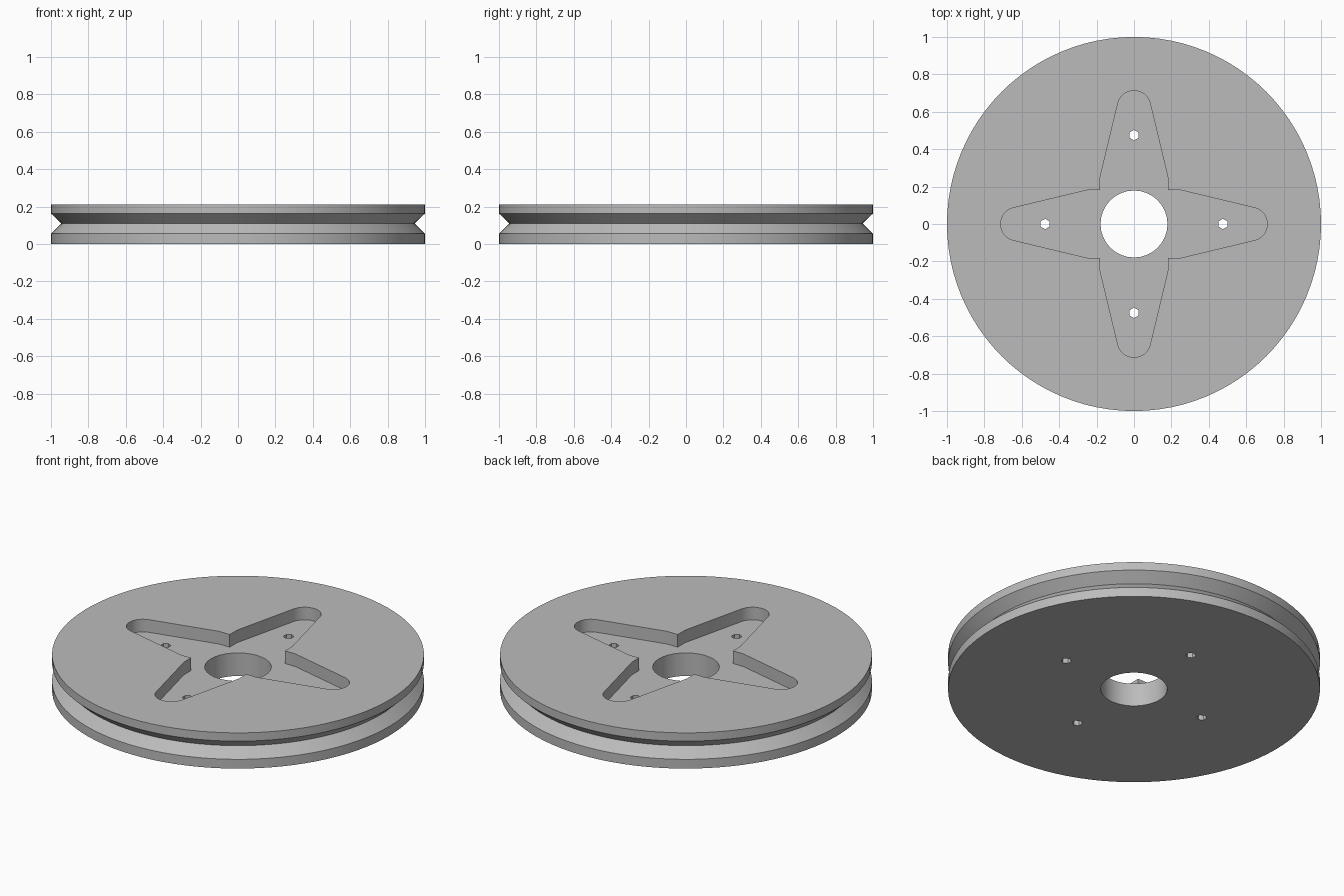
import bpy, bmesh, math

if "Cube" in bpy.data.objects:
    bpy.data.objects.remove(bpy.data.objects["Cube"])

HEIGHT, FLOOR = 0.212, 0.137

metal = bpy.data.materials.new("plain grey")
metal.diffuse_color = (0.5, 0.5, 0.5, 1)
metal.use_nodes = True
metal.node_tree.nodes["Principled BSDF"].inputs["Base Color"].default_value = metal.diffuse_color


def make_object(name, bm):
    bmesh.ops.recalc_face_normals(bm, faces=bm.faces[:])
    mesh = bpy.data.meshes.new(name)
    bm.to_mesh(mesh)
    bm.free()
    mesh.materials.append(metal)
    obj = bpy.data.objects.new(name, mesh)
    bpy.context.collection.objects.link(obj)
    return obj


def prism(name, outline, z0, z1):
    """Extrude a closed 2D outline between two heights."""
    bm = bmesh.new()
    low = [bm.verts.new((x, y, z0)) for x, y in outline]
    high = [bm.verts.new((x, y, z1)) for x, y in outline]
    bm.faces.new(low[::-1])
    bm.faces.new(high)
    for i in range(len(low)):
        j = (i + 1) % len(low)
        bm.faces.new((low[i], low[j], high[j], high[i]))
    return make_object(name, bm)


def circle(radius, sides, cx=0, cy=0, start=0):
    return [(cx + radius * math.cos(start + math.tau * i / sides),
             cy + radius * math.sin(start + math.tau * i / sides)) for i in range(sides)]


def lathe(name, profile, sides):
    """Stack rings of (radius, z) and cap both ends."""
    bm = bmesh.new()
    rings = [[bm.verts.new((x, y, z)) for x, y in circle(r, sides)] for r, z in profile]
    bm.faces.new(rings[0][::-1])
    bm.faces.new(rings[-1])
    for a, b in zip(rings, rings[1:]):
        for i in range(sides):
            j = (i + 1) % sides
            bm.faces.new((a[i], a[j], b[j], b[i]))
    return make_object(name, bm)


# Wheel body with a V groove around the rim
wheel = lathe("pulley_wheel", [(1, 0), (1, 0.055), (0.944, 0.11), (1, 0.163), (1, HEIGHT)], 96)

# Four-armed pocket: square corner, straight shoulder, tapered arm, round tip
arm = [(0.181, -0.181), (0.25, -0.181)]
lean = math.radians(76.6)
for i in range(13):
    a = -lean + 2 * lean * i / 12
    arm.append((0.624 + 0.089 * math.cos(a), 0.089 * math.sin(a)))
arm.append((0.25, 0.181))
star = []
for k in range(4):
    c, s = round(math.cos(k * math.pi / 2)), round(math.sin(k * math.pi / 2))
    star += [(x * c - y * s, x * s + y * c) for x, y in arm]
cutters = [prism("pocket_cutter", star, FLOOR, HEIGHT + 0.1)]

# Centre bore and four bolt holes
cutters.append(prism("bore_cutter", circle(0.179, 32), -0.1, HEIGHT + 0.2))
for k in range(4):
    a = k * math.pi / 2
    hole = circle(0.028, 6, 0.475 * math.cos(a), 0.475 * math.sin(a), math.pi / 2)
    cutters.append(prism("bolt_hole_cutter", hole, -0.1, HEIGHT + 0.2))

# Cut everything out of the wheel, then drop the cutters
bpy.context.view_layer.objects.active = wheel
wheel.select_set(True)
for cutter in cutters:
    mod = wheel.modifiers.new("cut", 'BOOLEAN')
    mod.operation, mod.solver, mod.object = 'DIFFERENCE', 'EXACT', cutter
    bpy.ops.object.modifier_apply(modifier=mod.name)
    bpy.data.objects.remove(cutter)

bpy.ops.object.shade_smooth_by_angle(angle=math.radians(30))
